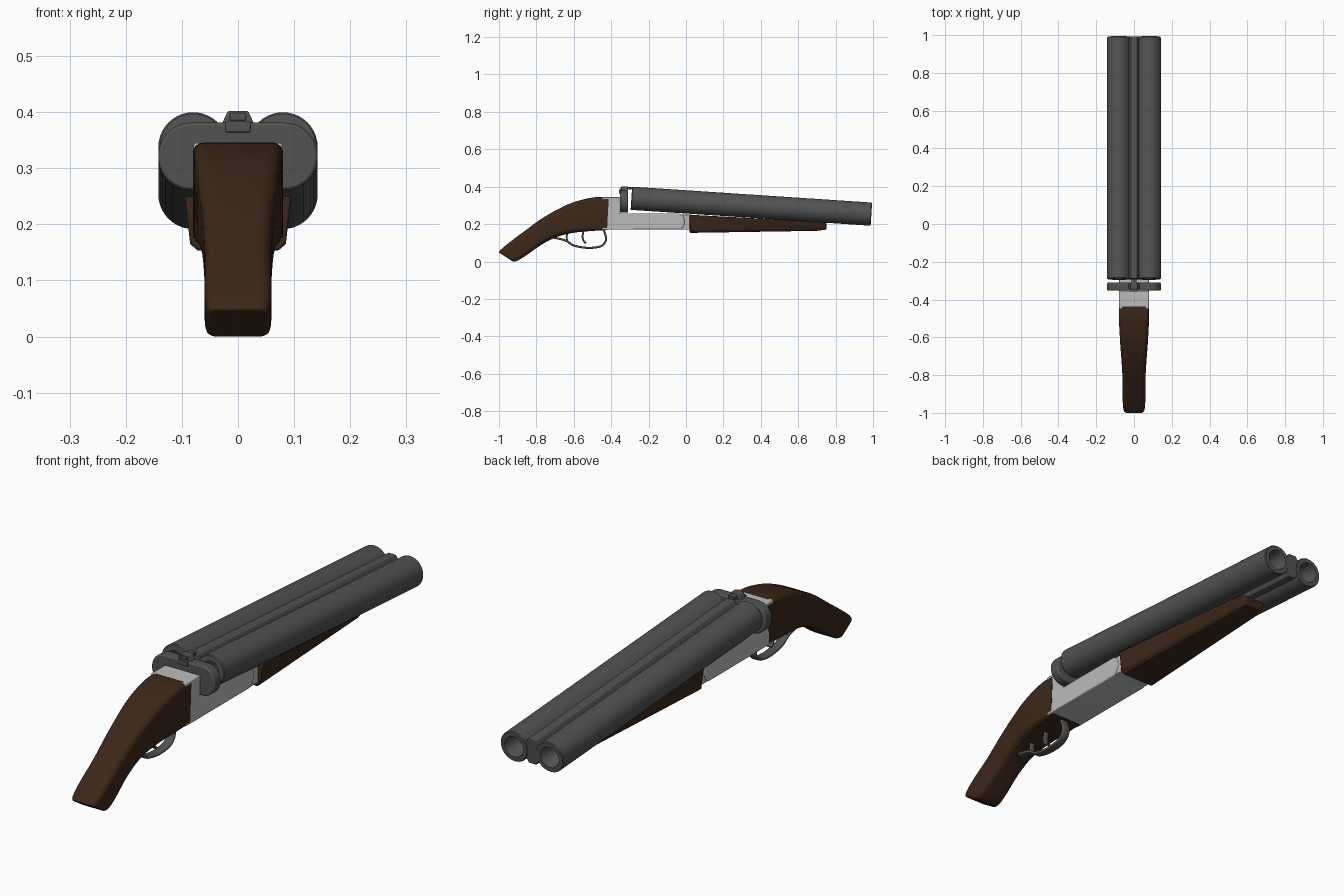
import bpy, bmesh, math
from mathutils import Vector

if "Cube" in bpy.data.objects:
    bpy.data.objects.remove(bpy.data.objects["Cube"])


def material(name, rgb):
    m = bpy.data.materials.new(name)
    m.diffuse_color = (*rgb, 1)
    m.use_nodes = True
    m.node_tree.nodes["Principled BSDF"].inputs["Base Color"].default_value = m.diffuse_color
    return m


WOOD = material("dark_wood", (0.045, 0.02, 0.01))
STEEL = material("dark_steel", (0.085, 0.085, 0.085))
LIGHT = material("light_steel", (0.5, 0.5, 0.5))


def loft(name, rings, mat, closed=False, angle=35, bevel=0):
    """Skin a list of equal-length rings of 3D points."""
    bm = bmesh.new()
    vs = [[bm.verts.new(p) for p in r] for r in rings]
    n = len(vs[0])
    pairs = list(zip(vs, vs[1:])) + ([(vs[-1], vs[0])] if closed else [])
    for a, b in pairs:
        for i in range(n):
            j = (i + 1) % n
            bm.faces.new((a[i], a[j], b[j], b[i]))
    if not closed:
        bm.faces.new(vs[0])
        bm.faces.new(vs[-1])
    bmesh.ops.recalc_face_normals(bm, faces=bm.faces)
    me = bpy.data.meshes.new(name)
    bm.to_mesh(me)
    bm.free()
    me.materials.append(mat)
    ob = bpy.data.objects.new(name, me)
    bpy.context.collection.objects.link(ob)
    if bevel:
        mod = ob.modifiers.new("bevel", "BEVEL")
        mod.width, mod.segments = bevel, 2
        mod.limit_method, mod.angle_limit = "ANGLE", math.radians(40)
    bpy.ops.object.select_all(action="DESELECT")
    ob.select_set(True)
    bpy.context.view_layer.objects.active = ob
    bpy.ops.object.shade_smooth_by_angle(angle=math.radians(angle))
    return ob


def smooth_path(pts, steps=4):
    """Catmull-Rom interpolation of tuples of any length."""
    v = [Vector(p) for p in pts]
    v = [2 * v[0] - v[1]] + v + [2 * v[-1] - v[-2]]
    out = []
    for a, b, c, d in zip(v, v[1:], v[2:], v[3:]):
        for k in range(steps):
            t = k / steps
            out.append(0.5 * (2 * b + (c - a) * t + (2 * a - 5 * b + 4 * c - d) * t * t
                              + (3 * b - a - 3 * c + d) * t ** 3))
    return out + [v[-2]]


def rounded_rect(w, h, r, seg=5):
    r = min(r, w, h)
    pts = []
    for q, (sx, sz) in enumerate([(1, 1), (-1, 1), (-1, -1), (1, -1)]):
        for k in range(seg + 1):
            a = math.pi / 2 * (q + k / seg)
            pts.append((sx * (w - r) + r * math.cos(a), sz * (h - r) + r * math.sin(a)))
    return pts


def slab_x(name, yz, w, mat, bevel):
    return loft(name, [[(x, y, z) for y, z in yz] for x in (-w, w)], mat, bevel=bevel)


def slab_y(name, xz, y0, y1, mat, bevel):
    return loft(name, [[(x, y, z) for x, z in xz] for y in (y0, y1)], mat, bevel=bevel)


def ribbon(name, pts, w, t, mat):
    """Flat strip following a path in the y-z plane."""
    p = smooth_path(pts)
    rings = []
    for i, c in enumerate(p):
        d = (p[min(i + 1, len(p) - 1)] - p[max(i - 1, 0)]).normalized()
        rings.append([(x, c[0] - d[1] * s, c[1] + d[0] * s) for x, s in rounded_rect(w, t, t * 0.7, 2)])
    return loft(name, rings, mat, angle=50)


# Barrels: hollow tubes tilted slightly downwards towards the muzzle
L, TILT = 1.286, -0.066
PIVOT = (0, -0.292, 0.338)


def tilt(ob):
    ob.location, ob.rotation_euler = PIVOT, (TILT, 0, 0)


for side, x in (("left", -0.08), ("right", 0.08)):
    profile = [(0.038, 0), (0.059, 0), (0.062, 0.004), (0.062, L - 0.004), (0.059, L), (0.042, L), (0.039, L - 0.006)]
    rings = [[(x + r * math.cos(a), y, r * math.sin(a)) for a in [math.tau * k / 40 for k in range(40)]]
             for r, y in profile]
    tilt(loft(side + "_barrel", rings, STEEL, closed=True))

# Rib between the barrels
hexagon = [(0.017, 0.05), (0.035, 0.02), (0.035, -0.02), (0.017, -0.05)]
hexagon += [(-x, z) for x, z in reversed(hexagon)]
tilt(slab_y("barrel_rib", hexagon, 0.0, L - 0.002, STEEL, 0.002))

# Breech plate and the latch on top
slab_y("breech_plate", [(x, z + 0.321) for x, z in rounded_rect(0.142, 0.06, 0.058, 8)], -0.353, -0.31, STEEL, 0.005)
slab_y("breech_latch", [(-0.033, 0.37), (0.033, 0.37), (0.018, 0.402), (-0.018, 0.402)], -0.345, -0.312, STEEL, 0.003)
slab_y("latch_button", [(-0.022, 0.364), (0.022, 0.364), (0.022, 0.384), (-0.022, 0.384)], -0.358, -0.34, STEEL, 0.002)
slab_y("latch_tongue", [(-0.014, 0.385), (0.014, 0.385), (0.014, 0.398), (-0.014, 0.398)], -0.35, -0.29, STEEL, 0.002)

# Receiver: L-shaped body with a rounded front, and a hinge block
nose = [(-0.04 + 0.033 * math.sin(a), 0.213 + 0.043 * math.cos(a)) for a in [math.pi * k / 12 for k in range(13)]]
slab_x("receiver", [(-0.45, 0.17), (-0.45, 0.345), (-0.355, 0.345), (-0.355, 0.256)] + nose, 0.079, LIGHT, 0.004)
slab_x("hinge_block", [(-0.08, 0.172), (-0.08, 0.25), (0.03, 0.25), (0.03, 0.17)], 0.076, LIGHT, 0.002)

# Wooden fore-end, tapering towards the muzzle
rings = []
for y, top, low, w in [(0.02, 0.25, 0.153, 0.095), (0.70, 0.213, 0.164, 0.062), (0.75, 0.208, 0.17, 0.052)]:
    half = [(w, top), (w * 0.9, low + 0.012), (w * 0.76, low)]
    rings.append([(x, y, z) for x, z in half + [(-x, z) for x, z in reversed(half)]])
loft("fore_end", rings, WOOD, bevel=0.004)

# Pistol-grip stock: top y/z, bottom y/z, half width, corner radius
sections = [(-0.413, 0.345, -0.422, 0.168, 0.08, 0.016), (-0.50, 0.342, -0.52, 0.162, 0.079, 0.02),
            (-0.62, 0.31, -0.61, 0.152, 0.074, 0.026), (-0.755, 0.24, -0.70, 0.128, 0.065, 0.03),
            (-0.86, 0.165, -0.78, 0.085, 0.06, 0.028), (-0.94, 0.105, -0.85, 0.036, 0.06, 0.022),
            (-0.985, 0.068, -0.898, 0.006, 0.058, 0.018), (-1.0, 0.05, -0.923, 0.0, 0.052, 0.016),
            (-0.99, 0.042, -0.937, 0.009, 0.042, 0.012)]
rings = []
for yt, zt, yb, zb, w, r in smooth_path(sections, 4):
    c = Vector(((yt + yb) / 2, (zt + zb) / 2))
    u = Vector((yt, zt)) - c
    h = u.length
    rings.append([(x, c.x + u.x * s / h, c.y + u.y * s / h) for x, s in rounded_rect(w, h, r)])
loft("stock", rings, WOOD, angle=50)

# Trigger guard and the two triggers
ribbon("trigger_guard", [(-0.71, 0.128), (-0.67, 0.12), (-0.635, 0.108), (-0.60, 0.086), (-0.53, 0.073),
                         (-0.46, 0.08), (-0.43, 0.107), (-0.43, 0.14), (-0.445, 0.18)], 0.018, 0.0055, STEEL)
for name, dy, dz in (("front_trigger", 0, 0), ("rear_trigger", -0.085, -0.003)):
    ribbon(name, [(y + dy, z + dz) for y, z in [(-0.545, 0.175), (-0.553, 0.135), (-0.548, 0.112), (-0.535, 0.098)]],
           0.011, 0.005, STEEL)
